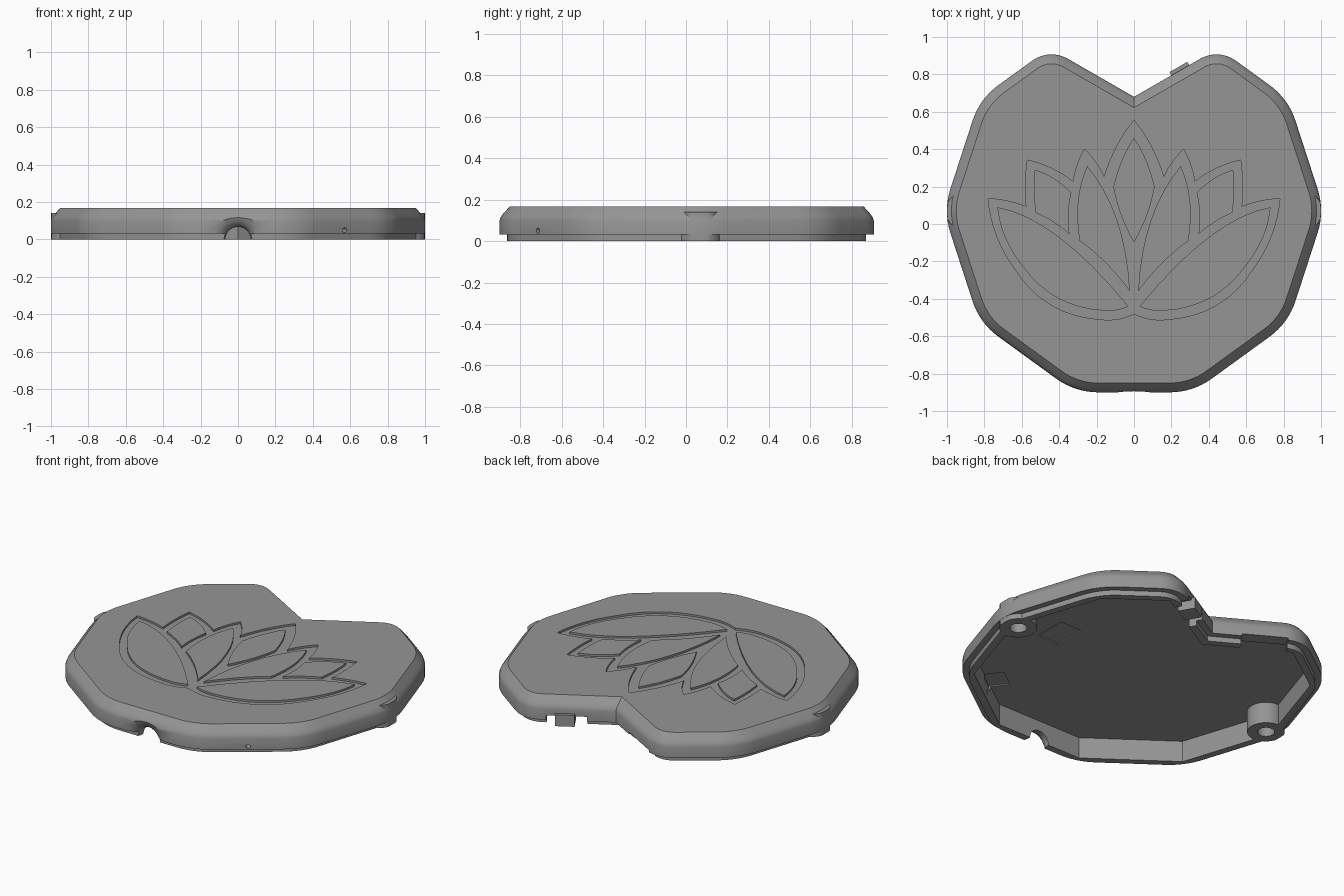
import bpy, bmesh, math
from mathutils import Vector, Matrix

if "Cube" in bpy.data.objects:
    bpy.data.objects.remove(bpy.data.objects["Cube"])

grey = bpy.data.materials.new("plain grey")
grey.diffuse_color = (0.3, 0.3, 0.3, 1)
grey.use_nodes = True
grey.node_tree.nodes["Principled BSDF"].inputs["Base Color"].default_value = grey.diffuse_color

# Decagon corners with a V notch at the back: x, y, corner radius
HALF = [(0.315, -0.9, 0.38), (0.825, -0.53, 0.38), (1.02, 0.07, 0.38),
        (0.825, 0.67, 0.38), (0.452, 0.94, 0.175)]
CORNERS = HALF + [(0, 0.68, 0)] + [(-x, y, r) for x, y, r in reversed(HALF)]


def outline(inset, rounded=True, steps=8):
    """Outline offset inwards, with mitred or rounded corners."""
    pts, n = [], len(CORNERS)
    for i, (x, y, r) in enumerate(CORNERS):
        p = Vector((x, y))
        a = (p - Vector(CORNERS[i - 1][:2])).normalized()
        b = (Vector(CORNERS[(i + 1) % n][:2]) - p).normalized()
        na, nb = Vector((a.y, -a.x)), Vector((b.y, -b.x))
        miter = (na + nb) / (1 + na.dot(nb))
        if not rounded or r == 0:
            pts.append(p - miter * inset)
            continue
        centre, turn = p - miter * r, na.angle(nb)
        for k in range(steps + 1):
            t = turn * k / steps
            d = Vector((na.x * math.cos(t) - na.y * math.sin(t),
                        na.x * math.sin(t) + na.y * math.cos(t)))
            pts.append(centre + d * (r - inset))
    return pts


def finish(bm, name):
    bmesh.ops.recalc_face_normals(bm, faces=bm.faces)
    me = bpy.data.meshes.new(name)
    bm.to_mesh(me)
    bm.free()
    me.materials.append(grey)
    ob = bpy.data.objects.new(name, me)
    bpy.context.collection.objects.link(ob)
    return ob


def loft(name, rings):
    """Solid through a stack of (points, z) rings."""
    bm = bmesh.new()
    loops = [[bm.verts.new((p[0], p[1], z)) for p in pts] for pts, z in rings]
    for lo, hi in zip(loops, loops[1:]):
        for i in range(len(lo)):
            j = (i + 1) % len(lo)
            bm.faces.new((lo[i], lo[j], hi[j], hi[i]))
    bm.faces.new(loops[0][::-1])
    bm.faces.new(loops[-1])
    return finish(bm, name)


def prism(name, pts, z0, z1):
    return loft(name, [(pts, z0), (pts, z1)])


def box(name, x, y, length, depth, z0, z1, angle=0):
    rot = Matrix.Rotation(math.radians(angle), 2)
    pts = [Vector((x, y)) + rot @ Vector((sx * length / 2, sy * depth / 2))
           for sx, sy in ((-1, -1), (1, -1), (1, 1), (-1, 1))]
    return prism(name, pts, z0, z1)


def circle(x, y, r, n=32):
    return [(x + r * math.cos(math.tau * i / n), y + r * math.sin(math.tau * i / n))
            for i in range(n)]


def combine(target, tool, operation='DIFFERENCE'):
    """Apply a boolean and remove the tool."""
    mod = target.modifiers.new("cut", 'BOOLEAN')
    mod.operation, mod.solver, mod.object = operation, 'EXACT', tool
    bpy.context.view_layer.objects.active = target
    bpy.ops.object.modifier_apply(modifier=mod.name)
    bpy.data.objects.remove(tool)


def petal(knots):
    """Curved outline: knots alternate corner, through-point, corner..."""
    pts = []
    for i in range(0, len(knots) - 1, 2):
        p, m, q = (Vector(k) for k in knots[i:i + 3])
        c = 2 * m - (p + q) / 2
        for k in range(8):
            t = k / 8
            pts.append(p * (1 - t) ** 2 + c * 2 * t * (1 - t) + q * t * t)
    return pts


def mirrored(knots):
    return [(-x, y) for x, y in knots]


# Shell: stepped lip, wall, eased top edge
shell = loft("shell", [(outline(d), z) for d, z in (
    (0.037, 0), (0.037, 0.032), (0, 0.032), (0, 0.1), (0.006, 0.117),
    (0.018, 0.133), (0.05, 0.168))])
combine(shell, prism("cavity", outline(0.08, False), -0.1, 0.13))

# Screw bosses, trimmed to the outline
for s in (-1, 1):
    boss = prism("boss", circle(s * 0.9, 0.07, 0.105), 0, 0.14)
    combine(boss, prism("trim", outline(0.001), -0.1, 0.3), 'INTERSECT')
    combine(shell, boss, 'UNION')
    combine(shell, prism("screw_hole", circle(s * 0.9, 0.07, 0.048), -0.1, 0.11))

# Flared cable opening at the front
bm = bmesh.new()
prev = None
for y, r in ((-1.0, 0.135), (-0.9, 0.132), (-0.888, 0.1), (-0.872, 0.079),
             (-0.85, 0.068), (-0.75, 0.066)):
    ring = [bm.verts.new((px, y, pz)) for px, pz in circle(0, 0, r, 40)]
    if prev:
        for i in range(40):
            j = (i + 1) % 40
            bm.faces.new((prev[i], prev[j], ring[j], ring[i]))
    else:
        bm.faces.new(ring[::-1])
    prev = ring
bm.faces.new(prev)
combine(shell, finish(bm, "cable_opening"))

# Small light hole in the front right wall
bm = bmesh.new()
way = Vector((0.37, -0.51, 0)).to_track_quat('Z', 'Y').to_matrix().to_4x4()
bmesh.ops.create_cone(bm, cap_ends=True, segments=16, radius1=0.013, radius2=0.013,
                      depth=0.3, matrix=Matrix.Translation((0.57, -0.715, 0.05)) @ way)
combine(shell, finish(bm, "light_hole"))

# Openings in the two notch walls, and the switch block in one of them
combine(shell, box("switch_opening", 0.25, 0.8, 0.23, 0.2, -0.1, 0.06, 30))
combine(shell, box("wall_opening", -0.27, 0.81, 0.26, 0.2, -0.1, 0.045, -30))
combine(shell, box("switch_block", 0.262, 0.796, 0.11, 0.1, 0.005, 0.075, 30), 'UNION')

# Shallow seats in the ceiling
combine(shell, box("seat_a", 0.54, 0, 0.15, 0.2, 0.1, 0.137))
combine(shell, box("seat_b", 0.48, -0.62, 0.14, 0.12, 0.1, 0.137, 36))

# Flower engraving: silhouette minus the raised petals
right = [(0, -0.48), (0.08, -0.507), (0.16, -0.512), (0.44, -0.435), (0.64, -0.235),
         (0.735, -0.06), (0.78, 0.135), (0.68, 0.123), (0.575, 0.092), (0.58, 0.215),
         (0.57, 0.342), (0.44, 0.297), (0.325, 0.225), (0.303, 0.315), (0.265, 0.4),
         (0.205, 0.33), (0.16, 0.25), (0.092, 0.415), (0, 0.555)]
flower = prism("flower", petal(right) + petal(mirrored(right)[::-1]), 0.156, 0.2)
lower = [(0.03, -0.44), (0.09, -0.46), (0.16, -0.463), (0.41, -0.395), (0.6, -0.22),
         (0.69, -0.07), (0.73, 0.09), (0.4, -0.07), (0.03, -0.44)]
inner = [(0.022, -0.36), (0.15, -0.21), (0.29, -0.09), (0.3, 0.12), (0.25, 0.31),
         (0.09, 0.02), (0.022, -0.36)]
outer = [(0.53, 0.29), (0.43, 0.245), (0.335, 0.168), (0.35, 0.06), (0.345, -0.055),
         (0.43, 0.01), (0.525, 0.06), (0.535, 0.175), (0.53, 0.29)]
centre = [(0, -0.1), (0.07, 0.05), (0.11, 0.2), (0.065, 0.34), (0, 0.46),
          (-0.065, 0.34), (-0.11, 0.2), (-0.07, 0.05), (0, -0.1)]
petals = [centre] + [f(k) for k in (lower, inner, outer) for f in (list, mirrored)]
for knots in petals:
    combine(flower, prism("petal", petal(knots), 0.1, 0.3))
combine(shell, flower)

bpy.ops.object.select_all(action='DESELECT')
shell.select_set(True)
bpy.context.view_layer.objects.active = shell
bpy.ops.object.shade_smooth_by_angle(angle=math.radians(30))
